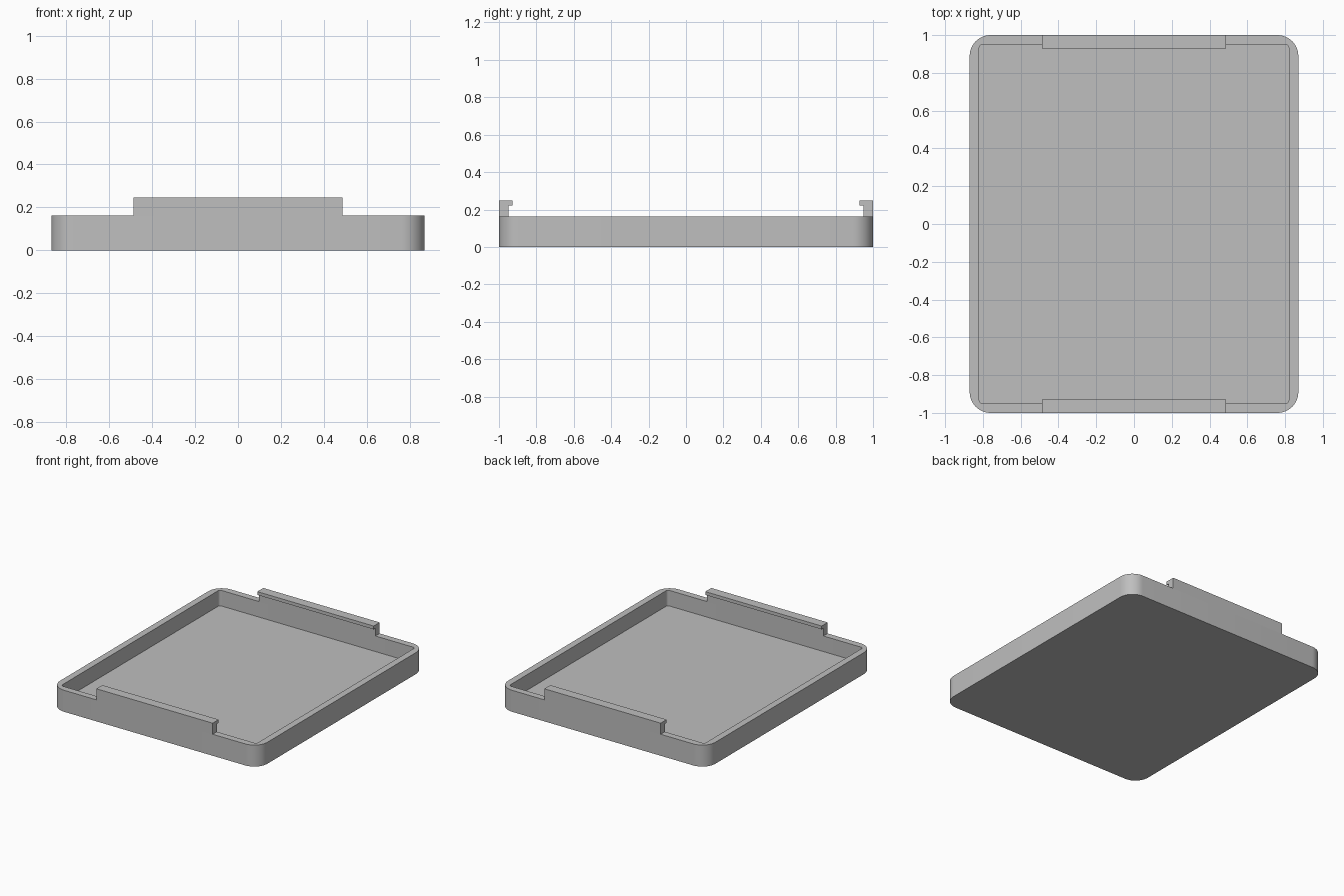
import bpy, bmesh, math

if "Cube" in bpy.data.objects:
    bpy.data.objects.remove(bpy.data.objects["Cube"])

HALF_X, HALF_Y, WALL = 0.87, 1.0, 0.05
FLOOR, RIM, TOP = 0.045, 0.163, 0.247

grey = bpy.data.materials.new("plain grey")
grey.use_nodes = True
grey.diffuse_color = (0.52, 0.52, 0.52, 1)
grey.node_tree.nodes["Principled BSDF"].inputs["Base Color"].default_value = grey.diffuse_color


def rounded_ring(bm, hx, hy, radius, z, steps=12):
    """Closed loop of vertices around a rounded rectangle."""
    ring = []
    for quarter, (sx, sy) in enumerate([(1, 1), (-1, 1), (-1, -1), (1, -1)]):
        for i in range(steps + 1):
            a = math.pi / 2 * (quarter + i / steps)
            ring.append(bm.verts.new((sx * (hx - radius) + radius * math.cos(a),
                                      sy * (hy - radius) + radius * math.sin(a), z)))
    return ring


def finish(bm, name):
    bmesh.ops.recalc_face_normals(bm, faces=bm.faces)
    mesh = bpy.data.meshes.new(name)
    bm.to_mesh(mesh)
    bm.free()
    mesh.materials.append(grey)
    obj = bpy.data.objects.new(name, mesh)
    bpy.context.collection.objects.link(obj)
    return obj


# Tray: underside, outer wall, rim, inner wall and floor
bm = bmesh.new()
inner = (HALF_X - WALL, HALF_Y - WALL, 0.02)
rings = [rounded_ring(bm, HALF_X, HALF_Y, 0.11, 0),
         rounded_ring(bm, HALF_X, HALF_Y, 0.11, RIM),
         rounded_ring(bm, *inner, RIM),
         rounded_ring(bm, *inner, FLOOR)]
for low, high in zip(rings, rings[1:]):
    for i in range(len(low)):
        j = (i + 1) % len(low)
        bm.faces.new((low[i], low[j], high[j], high[i]))
bm.faces.new(rings[0])
bm.faces.new(rings[-1])
tray = finish(bm, "tray")
bpy.context.view_layer.objects.active = tray
tray.select_set(True)
bpy.ops.object.shade_smooth_by_angle(angle=math.radians(30))

# Hooked clips on the front and back walls
LIP_Y, LIP_Z = HALF_Y - 0.072, 0.222
section = [(HALF_Y, RIM), (HALF_Y, TOP), (LIP_Y, TOP), (LIP_Y, LIP_Z),
           (HALF_Y - WALL, LIP_Z), (HALF_Y - WALL, RIM)]
for name, side in (("front_clip", -1), ("back_clip", 1)):
    bm = bmesh.new()
    face = bm.faces.new([bm.verts.new((-0.488, side * y, z)) for y, z in section])
    grown = bmesh.ops.extrude_face_region(bm, geom=[face], use_keep_orig=True)["geom"]
    bmesh.ops.translate(bm, vec=(0.976, 0, 0),
                        verts=[v for v in grown if isinstance(v, bmesh.types.BMVert)])
    finish(bm, name)
